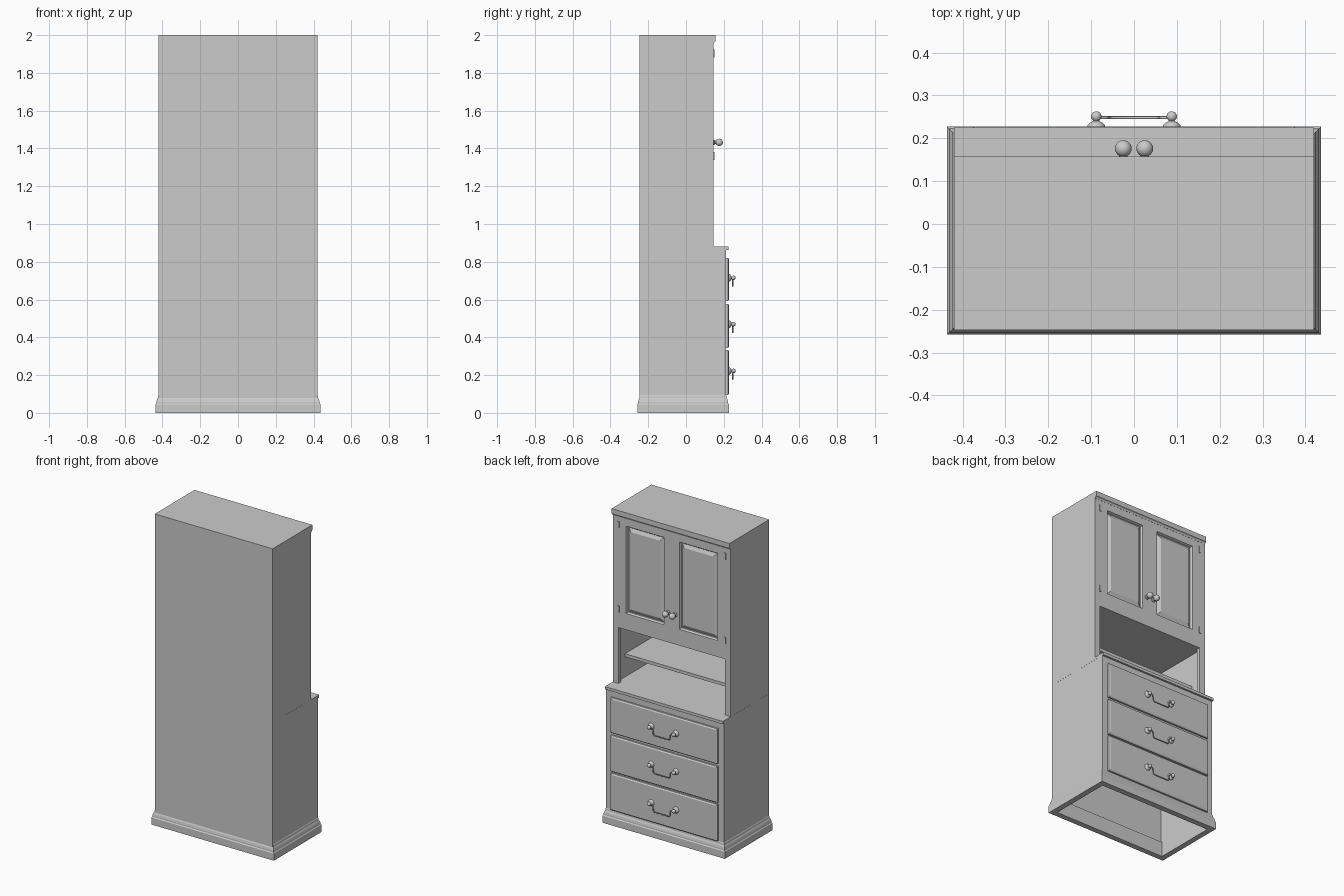
import bpy, bmesh, math
from mathutils import Matrix

if "Cube" in bpy.data.objects:
    bpy.data.objects.remove(bpy.data.objects["Cube"])


def finish(name, bm, smooth=False):
    bmesh.ops.remove_doubles(bm, verts=bm.verts, dist=1e-6)
    bmesh.ops.recalc_face_normals(bm, faces=bm.faces)
    me = bpy.data.meshes.new(name)
    bm.to_mesh(me)
    bm.free()
    ob = bpy.data.objects.new(name, me)
    bpy.context.collection.objects.link(ob)
    if smooth:
        bpy.context.view_layer.objects.active = ob
        ob.select_set(True)
        bpy.ops.object.shade_smooth_by_angle(angle=math.radians(35))
        ob.select_set(False)
    return ob


def loft(name, loops, closed=False, smooth=False):
    """Skin a series of equal-length point loops; cap the ends unless closed."""
    bm = bmesh.new()
    rows = [[bm.verts.new(p) for p in lp] for lp in loops]
    n = len(rows[0])
    pairs = list(zip(rows, rows[1:])) + ([(rows[-1], rows[0])] if closed else [])
    for a, b in pairs:
        for i in range(n):
            j = (i + 1) % n
            bm.faces.new((a[i], a[j], b[j], b[i]))
    if not closed:
        bm.faces.new(rows[0])
        bm.faces.new(rows[-1])
    return finish(name, bm, smooth)


def box(name, x0, x1, y0, y1, z0, z1):
    return loft(name, [[(x0, y0, z), (x1, y0, z), (x1, y1, z), (x0, y1, z)] for z in (z0, z1)])


def extrude_x(name, profile, x0, x1):
    return loft(name, [[(x, y, z) for y, z in profile] for x in (x0, x1)])


def panel(name, rings):
    """Front-facing panel from concentric rectangles (x0, x1, z0, z1, inset, y)."""
    return loft(name, [[(a + i, y, c + i), (b - i, y, c + i), (b - i, y, d - i), (a + i, y, d - i)]
                       for a, b, c, d, i, y in rings])


def lathe_y(name, profile, x, z, seg=24):
    """Turned part around an axis along y; profile is (radius, y)."""
    return loft(name, [[(x + r * math.cos(2 * math.pi * k / seg), y, z + r * math.sin(2 * math.pi * k / seg))
                        for k in range(seg)] for r, y in profile], smooth=True)


def ball_profile(radius, centre, start):
    """Arc of a ball from angle start (degrees from the back pole) to the front."""
    angles = [math.radians(start + (178 - start) * k / 10) for k in range(11)]
    return [(radius * math.sin(a), centre - radius * math.cos(a)) for a in angles]


BACK, LOW, UP = -0.247, 0.212, 0.145

# Carcass: stepped sides, back, top with crown lip
side = [(BACK, 0), (LOW, 0), (LOW, 0.862), (UP, 0.862), (UP, 1.955), (BACK, 1.955)]
for s, label in ((1, "left"), (-1, "right")):
    extrude_x("side_" + label, side, s * 0.40, s * 0.42)
    box("stile_" + label, s * 0.38, s * 0.40, 0.12, UP, 0.88, 1.955)
box("back_panel", -0.40, 0.40, BACK, -0.23, 0, 1.955)
extrude_x("crown_top", [(BACK, 1.955), (0.146, 1.955), (0.15, 1.963), (0.157, 1.967), (0.157, 2), (BACK, 2)],
          -0.42, 0.42)
box("lower_front", -0.40, 0.40, 0.19, LOW, 0, 0.862)

# Counter, niche shelf and niche ceiling
box("counter", -0.4205, 0.4205, BACK + 0.001, 0.225, 0.862, 0.88)
box("niche_shelf", -0.40, 0.40, -0.23, 0.05, 1.01, 1.03)
box("niche_ceiling", -0.40, 0.40, -0.23, 0.12, 1.24, 1.26)

# Moulded plinth, open underneath
plinth = [(0.016, 0), (0.016, 0.045), (0.012, 0.051), (0.012, 0.058), (0.009, 0.07),
          (0.004, 0.08), (0.003, 0.09), (0.0, 0.096), (-0.02, 0.096), (-0.02, 0)]
loft("plinth", [[(-0.42 - o, -0.242 - o, z), (0.42 + o, -0.242 - o, z),
                 (0.42 + o, 0.211 + o, z), (-0.42 - o, 0.211 + o, z)] for o, z in plinth], closed=True)

# Flush doors with raised fields, plus hinges and turned knobs
for s, label in ((1, "left"), (-1, "right")):
    xs = (0, 0.38) if s > 0 else (-0.38, 0)
    fx = (0.055, 0.325) if s > 0 else (-0.325, -0.055)
    frame, field = (*xs, 1.24, 1.955), (*fx, 1.345, 1.907)
    panel("door_" + label, [(*frame, 0, 0.12), (*frame, 0, UP), (*field, 0, UP), (*field, 0.006, 0.132),
                            (*field, 0.010, 0.130), (*field, 0.032, 0.141), (*field, 0.035, 0.141)])
    for z, pos in ((1.36, "lower"), (1.903, "upper")):
        box(f"hinge_{pos}_{label}", s * 0.374, s * 0.386, UP - 0.002, 0.15, z - 0.021, z + 0.021)
    knob = [(0.014, UP - 0.002), (0.014, 0.149), (0.009, 0.153)] + ball_profile(0.0195, 0.176, 30)
    lathe_y("door_knob_" + label, knob, s * 0.025, 1.432)

# Drawers with bail handles
for k, (z0, z1, hz) in enumerate(((0.096, 0.333, 0.222), (0.344, 0.577, 0.47), (0.593, 0.82, 0.715))):
    d = (-0.38, 0.38, z0, z1)
    panel(f"drawer_{k + 1}", [(*d, 0, LOW - 0.005), (*d, 0, 0.223), (*d, 0.008, 0.228)])
    for s in (1, -1):
        post = [(0.021, 0.226), (0.020, 0.231), (0.015, 0.236), (0.007, 0.240)] + ball_profile(0.012, 0.251, 35)
        lathe_y(f"handle_post_{k + 1}_{'left' if s > 0 else 'right'}", post, s * 0.088, hz)
    half = [(0.088, 0), (0.068, -0.003), (0.061, -0.011), (0.059, -0.036), (0.052, -0.044)]
    path = half + [(-x, z) for x, z in reversed(half)]
    cu = bpy.data.curves.new("bail", "CURVE")
    cu.dimensions = "3D"
    cu.bevel_depth, cu.bevel_resolution, cu.use_fill_caps = 0.0035, 2, True
    sp = cu.splines.new("POLY")
    sp.points.add(len(path) - 1)
    for p, (x, z) in zip(sp.points, path):
        p.co = (x, 0.248, hz + z, 1)
    bpy.context.collection.objects.link(bpy.data.objects.new(f"handle_bail_{k + 1}", cu))
